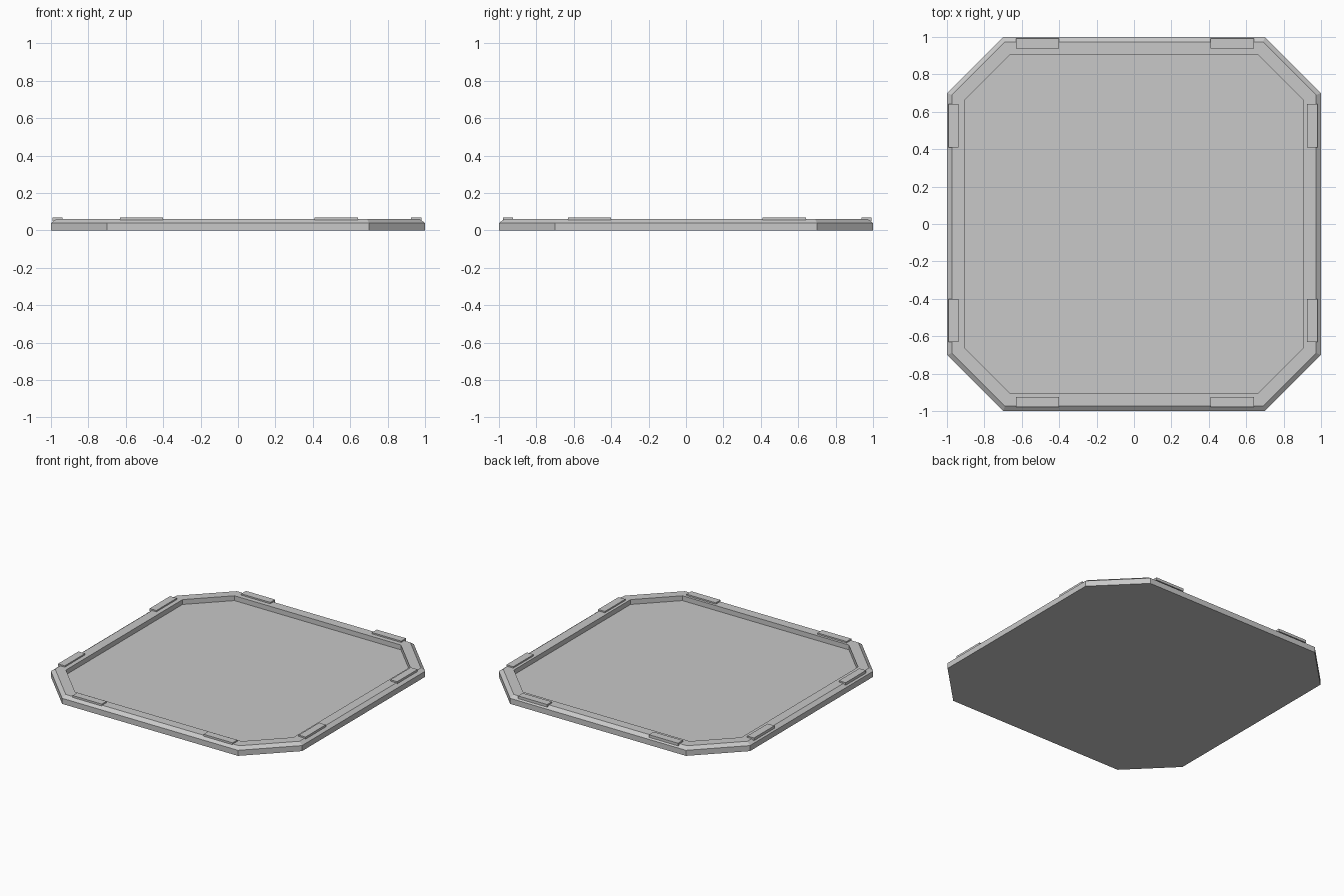
import bpy
import bmesh

if "Cube" in bpy.data.objects:
    bpy.data.objects.remove(bpy.data.objects["Cube"], do_unlink=True)

# Single grey material
grey = bpy.data.materials.new("light_grey")
grey.use_nodes = True
colour = (0.58, 0.58, 0.58, 1)
grey.diffuse_color = colour
grey.node_tree.nodes["Principled BSDF"].inputs["Base Color"].default_value = colour


def finish(bm, name):
    bmesh.ops.recalc_face_normals(bm, faces=bm.faces)
    mesh = bpy.data.meshes.new(name)
    bm.to_mesh(mesh)
    bm.free()
    mesh.materials.append(grey)
    obj = bpy.data.objects.new(name, mesh)
    bpy.context.collection.objects.link(obj)
    return obj


def octagon(bm, half, corner, z):
    """Ring of a square with cut corners, anticlockwise."""
    quarter = [(half, -corner), (half, corner)]
    ring = []
    for _ in range(4):
        ring += [bm.verts.new((x, y, z)) for x, y in quarter]
        quarter = [(-y, x) for x, y in quarter]
    return ring


# Tray: bottom, outer wall, sloped edge, flat rim, recess wall and floor
bm = bmesh.new()
profile = [(1, 0.7, 0), (1, 0.7, 0.04), (0.973, 0.69, 0.06),
           (0.906, 0.663, 0.06), (0.906, 0.663, 0.025)]
rings = [octagon(bm, *p) for p in profile]
for a, b in zip(rings, rings[1:]):
    for i in range(8):
        j = (i + 1) % 8
        bm.faces.new((a[i], a[j], b[j], b[i]))
bm.faces.new(rings[0][::-1])
bm.faces.new(rings[-1])
finish(bm, "tray")


# Raised tabs, two on each side of the rim
def tab(name, x, y, size_x, size_y):
    bm = bmesh.new()
    bmesh.ops.create_cube(bm, size=1)
    bmesh.ops.scale(bm, vec=(size_x, size_y, 0.019), verts=bm.verts)
    bmesh.ops.translate(bm, vec=(x, y, 0.0605), verts=bm.verts)
    finish(bm, name)


LONG, SHORT = 0.232, 0.054
for along, end in ((-0.516, "low"), (0.526, "high")):
    tab(f"back_tab_{end}", along, 0.966, LONG, SHORT)
    tab(f"front_tab_{end}", along, -0.951, LONG, SHORT)
    tab(f"left_tab_{end}", 0.953, along, SHORT, LONG)
    tab(f"right_tab_{end}", -0.964, along, SHORT, LONG)
